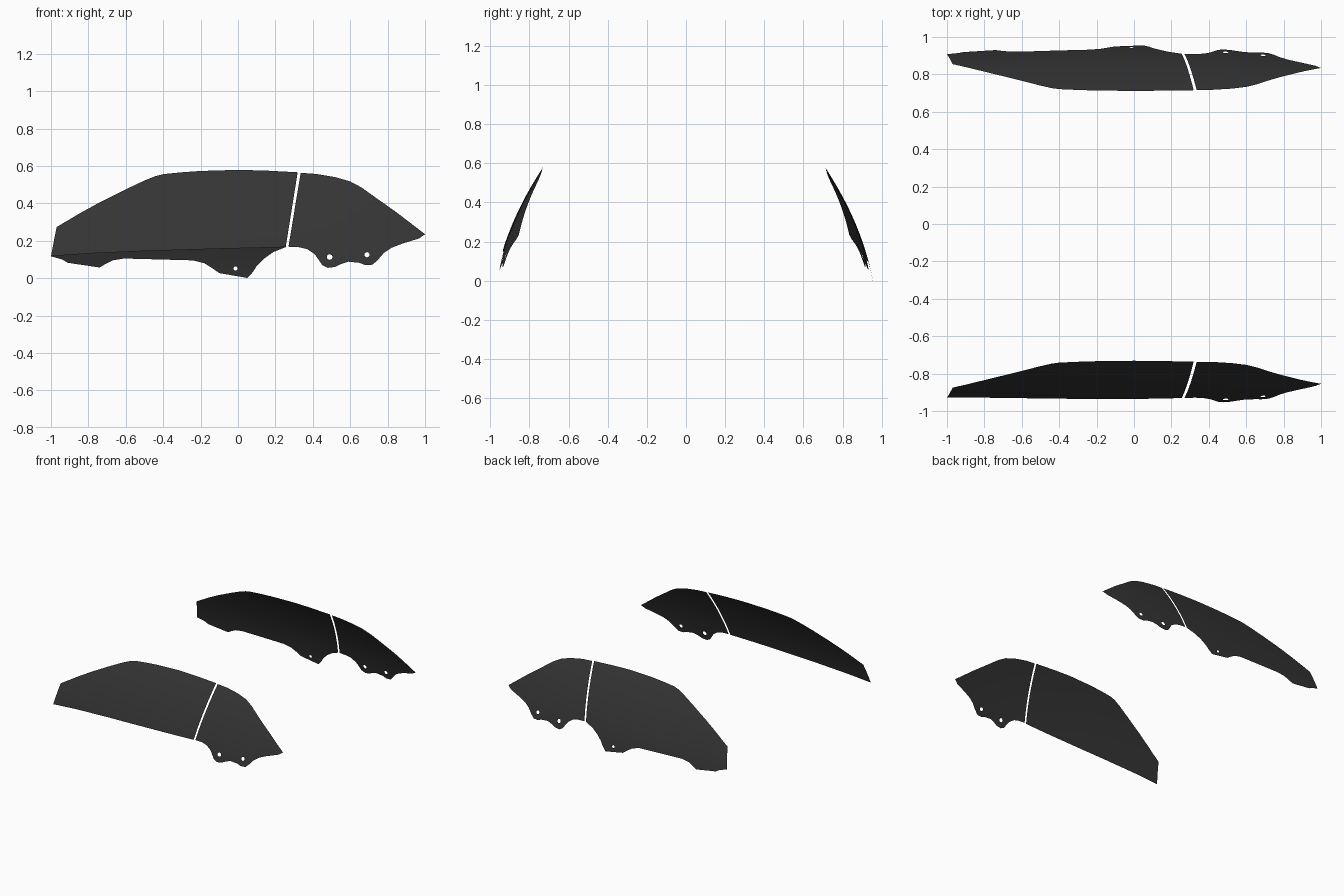
import bpy, bmesh, math

if "Cube" in bpy.data.objects:
    bpy.data.objects.remove(bpy.data.objects["Cube"])

MIRROR_Y = -0.01  # plane between the two sides

glass = bpy.data.materials.new("dark_glass")
glass.diffuse_color = (0.035, 0.035, 0.035, 1)
glass.use_nodes = True
glass.node_tree.nodes["Principled BSDF"].inputs["Base Color"].default_value = glass.diffuse_color


def bulge(x, z):
    """Sideways distance of the curved glass from the middle plane."""
    return 0.965 - 0.184 * z - 0.41 * z * z - 0.0375 * x * x - 0.0175 * x ** 3


def pane(name, outline, holes, side):
    bm = bmesh.new()
    loops = [outline]
    for hx, hz, r in holes:
        loops.append([(hx + r * math.cos(i * math.tau / 16),
                       hz + r * math.sin(i * math.tau / 16)) for i in range(16)])
    for loop in loops:
        vs = [bm.verts.new((x, 0, z)) for x, z in loop]
        for i, v in enumerate(vs):
            bm.edges.new((v, vs[(i + 1) % len(vs)]))
    bmesh.ops.triangle_fill(bm, edges=bm.edges[:], use_beauty=True, normal=(0, -1, 0))

    # slice the flat sheet so that it can bend
    def cut(co, no):
        bmesh.ops.bisect_plane(bm, geom=bm.verts[:] + bm.edges[:] + bm.faces[:],
                               dist=1e-5, plane_co=co, plane_no=no)
    for i in range(1, 15):
        cut((0, 0, i * 0.04), (0, 0, 1))
    for i in range(-9, 10):
        cut((i * 0.1, 0, 0), (1, 0, 0))
    for v in bm.verts:
        v.co.y = MIRROR_Y + side * bulge(v.co.x, v.co.z)
    # face outwards
    bm.normal_update()
    bmesh.ops.reverse_faces(bm, faces=[f for f in bm.faces if f.normal.y * side < 0])
    me = bpy.data.meshes.new(name)
    bm.to_mesh(me)
    bm.free()
    me.materials.append(glass)
    me.shade_smooth()
    ob = bpy.data.objects.new(name, me)
    bpy.context.collection.objects.link(ob)


# long pane: shared upper edge, different lower edges per side
long_top = [(-1, .117), (-.97, .273), (-.84, .35), (-.74, .405), (-.6, .475), (-.5, .522),
            (-.44, .546), (-.4, .556), (-.3, .566), (-.2, .573), (0, .579), (.15, .575),
            (.319, .566), (.287, .366), (.255, .166)]
plain_bottom = [(-.1, .157), (-.5, .145), (-.8, .132)]
tab_bottom = [(.19, .14), (.14, .105), (.1, .065), (.08, .033), (.05, .001), (-.1, .027),
              (-.14, .055), (-.18, .08), (-.24, .095), (-.61, .105), (-.67, .095),
              (-.71, .075), (-.74, .057), (-.91, .082), (-.94, .1)]

# short pane with two drilled tabs, same on both sides
short = [(.335, .563), (.42, .557), (.52, .54), (.6, .517), (.66, .485), (.73, .435),
         (.85, .35), (1, .235), (.97, .213), (.88, .185), (.82, .162), (.78, .135),
         (.75, .1), (.72, .072), (.68, .07), (.65, .082), (.59, .088), (.55, .075),
         (.52, .06), (.48, .055), (.45, .07), (.43, .1), (.41, .128), (.37, .155),
         (.33, .165), (.27, .168)]
short_holes = [(.49, .113, .015), (.69, .125, .014)]

pane("long_window_near", long_top + plain_bottom, [], -1)
pane("long_window_far", long_top + tab_bottom, [(-.013, .051, .011)], 1)
pane("short_window_near", short, short_holes, -1)
pane("short_window_far", short, short_holes, 1)
